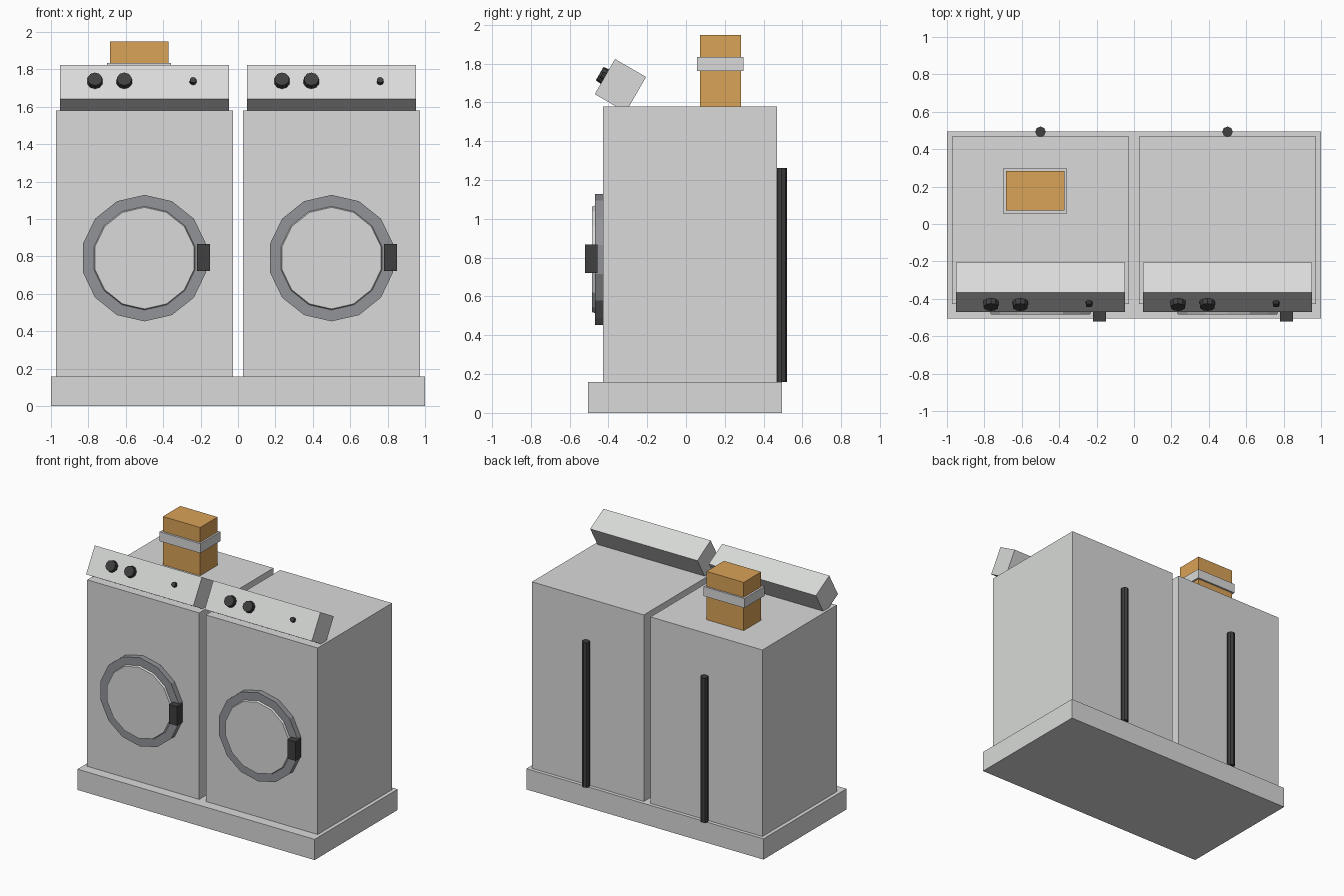
import bpy
import bmesh
from math import radians
from mathutils import Matrix, Vector

cube = bpy.data.objects.get("Cube")
if cube:
    bpy.data.objects.remove(cube, do_unlink=True)


def material(name, rgb):
    m = bpy.data.materials.new(name)
    m.use_nodes = True
    m.diffuse_color = (*rgb, 1)
    m.node_tree.nodes["Principled BSDF"].inputs["Base Color"].default_value = (*rgb, 1)
    return m


WHITE = material("light grey enamel", (0.69, 0.70, 0.69))
STEEL = material("door steel", (0.29, 0.295, 0.315))
BLACK = material("black plastic", (0.05, 0.05, 0.05))
CARD = material("orange box", (0.70, 0.36, 0.095))


def finish(bm, name, mat):
    mesh = bpy.data.meshes.new(name)
    bm.to_mesh(mesh)
    bm.free()
    mesh.materials.append(mat)
    obj = bpy.data.objects.new(name, mesh)
    bpy.context.collection.objects.link(obj)
    return obj


def box(name, x, y, z, mat):
    """Box given by its (low, high) range on each axis."""
    bm = bmesh.new()
    size = [b - a for a, b in (x, y, z)]
    mid = [(a + b) / 2 for a, b in (x, y, z)]
    bmesh.ops.create_cube(bm, size=1, matrix=Matrix.Translation(mid) @ Matrix.Diagonal((*size, 1)))
    return finish(bm, name, mat)


def disc(name, base, direction, radius, length, sides, mat, tip=1.0):
    """Prism that starts at base and runs along direction."""
    bm = bmesh.new()
    d = Vector(direction).normalized()
    turn = d.to_track_quat('Z', 'Y').to_matrix().to_4x4()
    place = Matrix.Translation(Vector(base) + d * length / 2) @ turn
    bmesh.ops.create_cone(bm, cap_ends=True, segments=sides, radius1=radius,
                          radius2=radius * tip, depth=length, matrix=place)
    return finish(bm, name, mat)


# Shared plinth
box("plinth", (-1, 1), (-0.505, 0.495), (0, 0.158), WHITE)

FRONT, BACK, TOP = -0.428, 0.468, 1.58
DOOR_Z = 0.791
tilt = radians(-30)
panel_mid = Vector((0, -0.338, 1.687))

for side, cx in (("right", -0.5), ("left", 0.5)):
    # Cabinet
    box(side + "_cabinet", (cx - 0.472, cx + 0.472), (FRONT, BACK), (0.158, TOP), WHITE)

    # Round door: steel rim with a pale raised centre
    disc(side + "_door_rim", (cx, FRONT, DOOR_Z), (0, -1, 0), 0.338, 0.042, 14, STEEL)
    disc(side + "_door_centre", (cx, FRONT - 0.042, DOOR_Z), (0, -1, 0), 0.277, 0.014, 14, WHITE, 0.98)
    box(side + "_door_handle", (cx + 0.281, cx + 0.35), (-0.521, -0.455), (0.722, 0.867), BLACK)

    # Tilted control panel
    panel = box(side + "_control_panel", (-0.452, 0.452), (-0.0925, 0.0925), (-0.1045, 0.1045), WHITE)
    panel.data.transform(Matrix.Translation(panel_mid + Vector((cx, 0, 0)))
                         @ Matrix.Rotation(tilt, 4, 'X'))

    # Knobs on the sloping face
    normal = Matrix.Rotation(tilt, 3, 'X') @ Vector((0, -1, 0))
    for label, dx, r, depth in (("first_knob", -0.265, 0.043, 0.032),
                                ("second_knob", -0.108, 0.043, 0.032),
                                ("button", 0.26, 0.019, 0.022)):
        spot = panel_mid + Vector((cx + dx, 0, 0)) + normal * 0.0915
        disc(side + "_" + label, spot, normal, r, depth, 10, BLACK, 0.92)

    # Drain pipe down the back
    disc(side + "_drain_pipe", (cx, 0.493, 0.158), (0, 0, 1), 0.028, 1.105, 8, BLACK)

# Box on top with its band
box("carton", (-0.685, -0.371), (0.073, 0.283), (TOP, 1.948), CARD)
box("carton_band", (-0.7, -0.357), (0.057, 0.297), (1.762, 1.834), WHITE)
